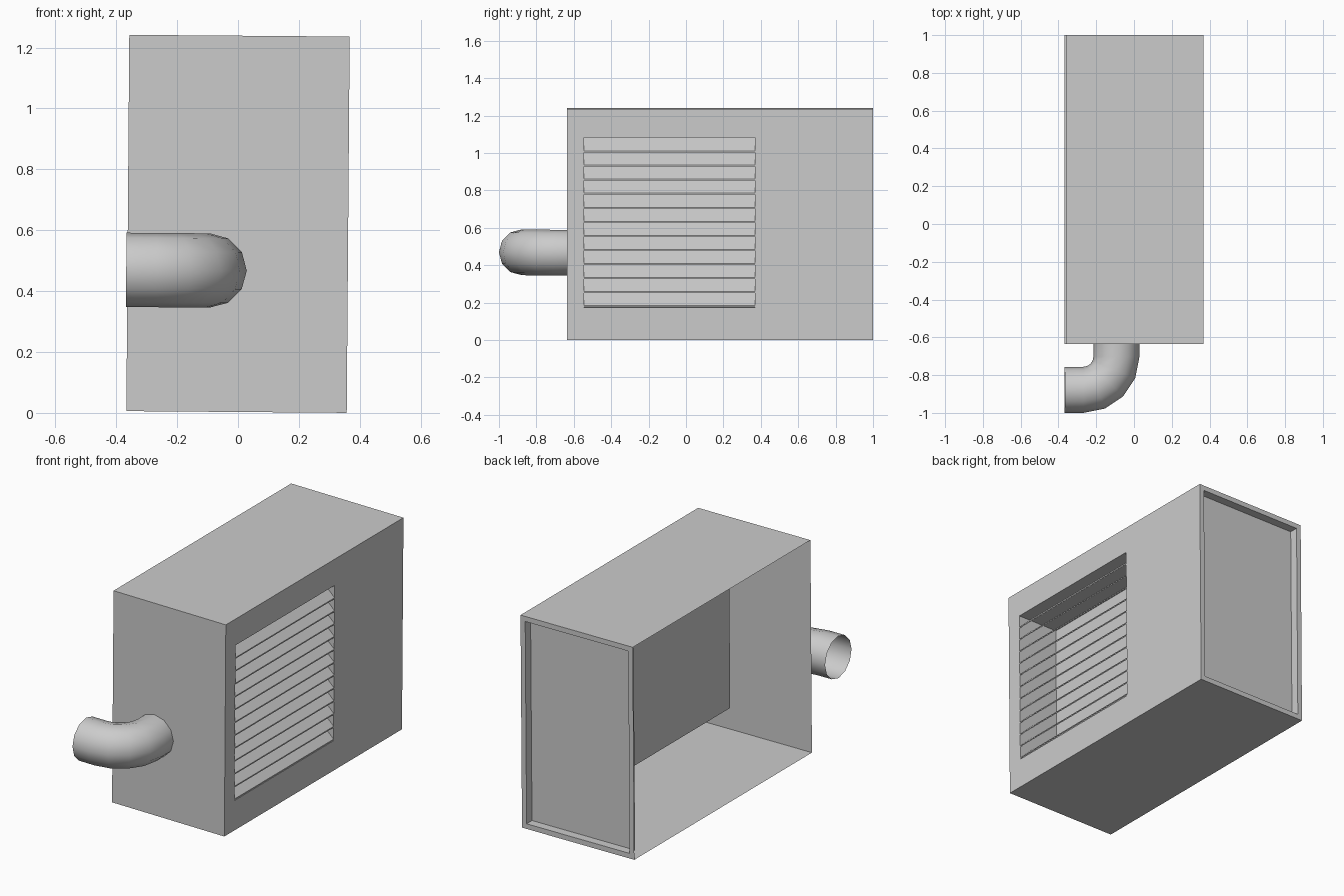
import bpy, bmesh, math
from mathutils import Matrix, Vector

if "Cube" in bpy.data.objects:
    bpy.data.objects.remove(bpy.data.objects["Cube"])

# the whole unit leans very slightly about its long axis
MID = Vector((0, 0, 0.621))
LEAN = Matrix.Translation(MID) @ Matrix.Rotation(0.0078, 4, 'Y') @ Matrix.Translation(-MID)
HX, Z0, Z1 = 0.362, 0.003, 1.239


def finish(bm, name, flip_check=True):
    if flip_check:
        bmesh.ops.recalc_face_normals(bm, faces=bm.faces[:])
    bm.transform(LEAN)
    me = bpy.data.meshes.new(name)
    bm.to_mesh(me)
    bm.free()
    ob = bpy.data.objects.new(name, me)
    bpy.context.collection.objects.link(ob)
    return ob


def loft(bm, loops):
    """Bridge closed loops of points; returns the vertex rings and faces per strip."""
    rings = [[bm.verts.new(p) for p in loop] for loop in loops]
    strips = []
    for a, b in zip(rings, rings[1:]):
        n = len(a)
        strips.append([bm.faces.new((a[i], a[(i + 1) % n], b[(i + 1) % n], b[i])) for i in range(n)])
    return rings, strips


def rect(x, y0, y1, z0, z1):
    return [(x, y0, z0), (x, y1, z0), (x, y1, z1), (x, y0, z1)]


# housing: sheet walls, open on the left, louver recess on the right
RY0, RY1, RZ0, RZ1 = -0.545, 0.368, 0.178, 1.085
bm = bmesh.new()
rings, strips = loft(bm, [
    rect(0.10, RY0, RY1, RZ0, RZ1),
    rect(HX, RY0, RY1, RZ0, RZ1),
    rect(HX, -0.636, 1.0, Z0, Z1),
    rect(-HX, -0.636, 1.0, Z0, Z1)])
bm.faces.new(rings[0])
bmesh.ops.recalc_face_normals(bm, faces=bm.faces[:])
# framed back panel
back = max(bm.faces, key=lambda f: f.calc_center_median().y)
bmesh.ops.inset_region(bm, faces=[back], thickness=0.042, use_boundary=True)
res = bmesh.ops.extrude_discrete_faces(bm, faces=[back])
bmesh.ops.translate(bm, vec=(0, -0.05, 0), verts=list(res['faces'][0].verts))
finish(bm, "housing", False)

# louver slats sloping down and outward
bm = bmesh.new()
for i in range(12):
    z = RZ0 + 0.002 + i * 0.0751
    prof = [(HX, z), (HX, z + 0.007), (HX - 0.077, z + 0.080), (HX - 0.077, z + 0.073)]
    ends, _ = loft(bm, [[(x, y, h) for x, h in prof] for y in (RY0, RY1)])
    bm.faces.new(ends[0])
    bm.faces.new(ends[1])
finish(bm, "louver_slats")

# exhaust elbow: 12-sided open tube turning towards the left
R, BEND, PZ, CX, CY = 0.122, 0.175, 0.467, -0.267, -0.703
path = [(CX + BEND, -0.636, 0.0)]
path += [(CX + BEND * math.cos(a), CY - BEND * math.sin(a), a)
         for a in (math.radians(22.5 * k) for k in range(5))]
path.append((-0.366, CY - BEND, math.pi / 2))
loops = []
for px, py, a in path:
    loop = []
    for k in range(12):
        t = math.tau * k / 12
        loop.append((px + R * math.cos(t) * math.cos(a),
                     py - R * math.cos(t) * math.sin(a),
                     PZ + R * math.sin(t)))
    loops.append(loop)
bm = bmesh.new()
loft(bm, loops)
for f in bm.faces:
    f.smooth = True
finish(bm, "exhaust_elbow")
